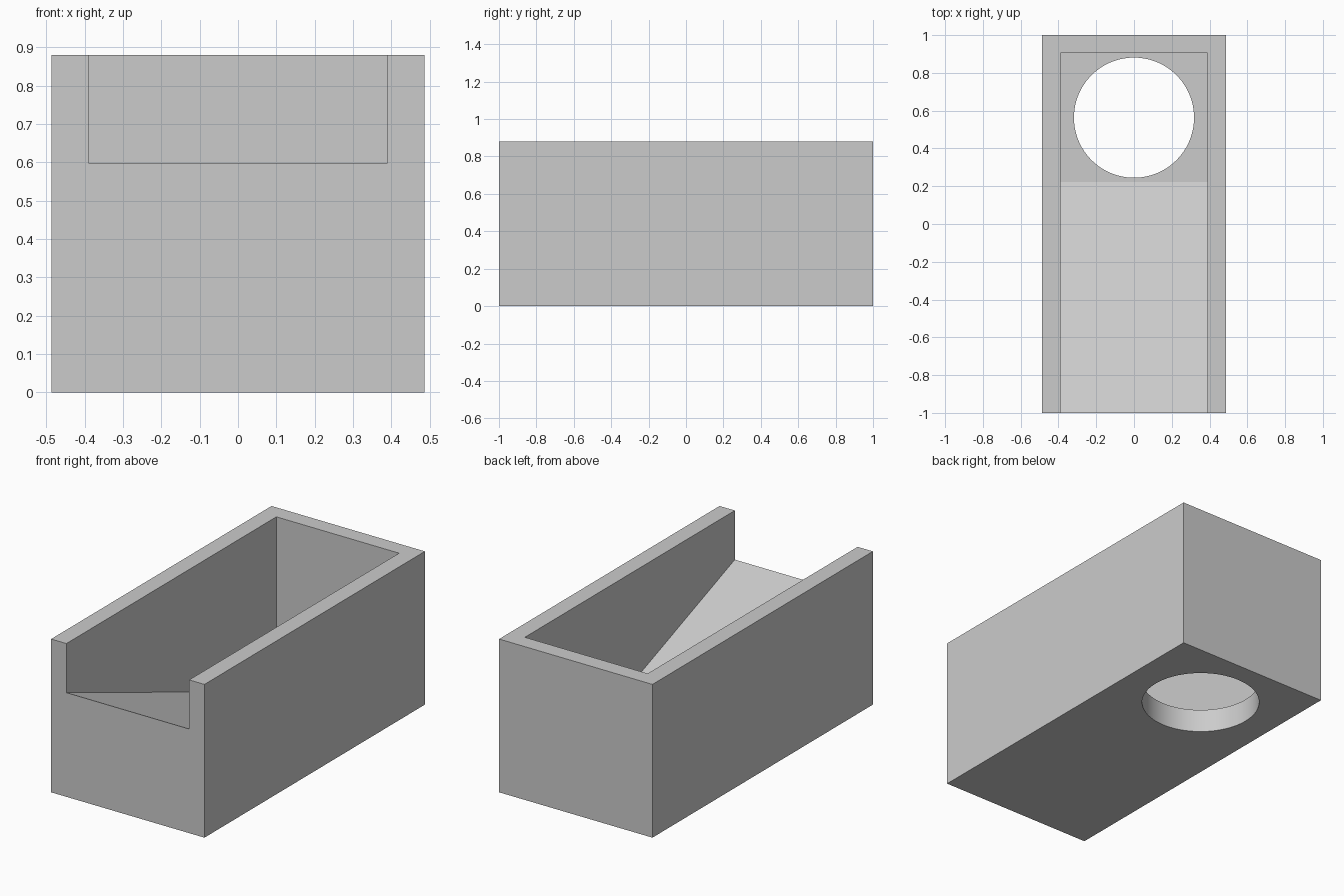
import bpy
import bmesh
import math

cube = bpy.data.objects.get("Cube")
if cube:
    bpy.data.objects.remove(cube, do_unlink=True)

WIDTH, LENGTH, HEIGHT = 0.974, 2.0, 0.88
INNER = 0.78            # channel width
BACK = 0.905            # inner face of back wall
FLOOR, RAMP_TOP, RAMP_END = 0.135, 0.598, 0.222
HOLE_R, HOLE_Y = 0.318, 0.563

grey = bpy.data.materials.new("plain grey")
grey.use_nodes = True
COLOUR = (0.6, 0.6, 0.6, 1)
grey.diffuse_color = COLOUR
grey.node_tree.nodes["Principled BSDF"].inputs["Base Color"].default_value = COLOUR


def side_prism(name, profile, width):
    """Extrude a (y, z) outline across x, centred."""
    bm = bmesh.new()
    face = bm.faces.new([bm.verts.new((-width / 2, y, z)) for y, z in profile])
    ext = bmesh.ops.extrude_face_region(bm, geom=[face])
    moved = [v for v in ext["geom"] if isinstance(v, bmesh.types.BMVert)]
    bmesh.ops.translate(bm, vec=(width, 0, 0), verts=moved)
    bmesh.ops.recalc_face_normals(bm, faces=bm.faces)
    mesh = bpy.data.meshes.new(name)
    bm.to_mesh(mesh)
    bm.free()
    obj = bpy.data.objects.new(name, mesh)
    bpy.context.collection.objects.link(obj)
    mesh.materials.append(grey)
    return obj


def cut(target, cutter):
    """Subtract the cutter, then remove it."""
    mod = target.modifiers.new("cut", "BOOLEAN")
    mod.operation = "DIFFERENCE"
    mod.solver = "EXACT"
    mod.object = cutter
    bpy.ops.object.select_all(action="DESELECT")
    target.select_set(True)
    bpy.context.view_layer.objects.active = target
    bpy.ops.object.modifier_apply(modifier=mod.name)
    bpy.data.objects.remove(cutter, do_unlink=True)


# Outer block
half = LENGTH / 2
tray = side_prism("sloped_tray", [(-half, 0), (half, 0), (half, HEIGHT), (-half, HEIGHT)], WIDTH)

# Open-fronted channel with a ramp running down to the flat floor
over = 0.2
slope = (RAMP_TOP - FLOOR) / (RAMP_END + half)
channel = side_prism("channel_cutter", [
    (-half - over, RAMP_TOP + slope * over), (RAMP_END, FLOOR), (BACK, FLOOR),
    (BACK, HEIGHT + over), (-half - over, HEIGHT + over)], INNER)
cut(tray, channel)

# Round hole through the floor
bpy.ops.mesh.primitive_cylinder_add(vertices=96, radius=HOLE_R, depth=0.5, location=(0, HOLE_Y, 0.1))
hole = bpy.context.object
hole.name = "hole_cutter"
hole.data.materials.append(grey)
cut(tray, hole)

bpy.ops.object.shade_smooth_by_angle(angle=math.radians(15))
